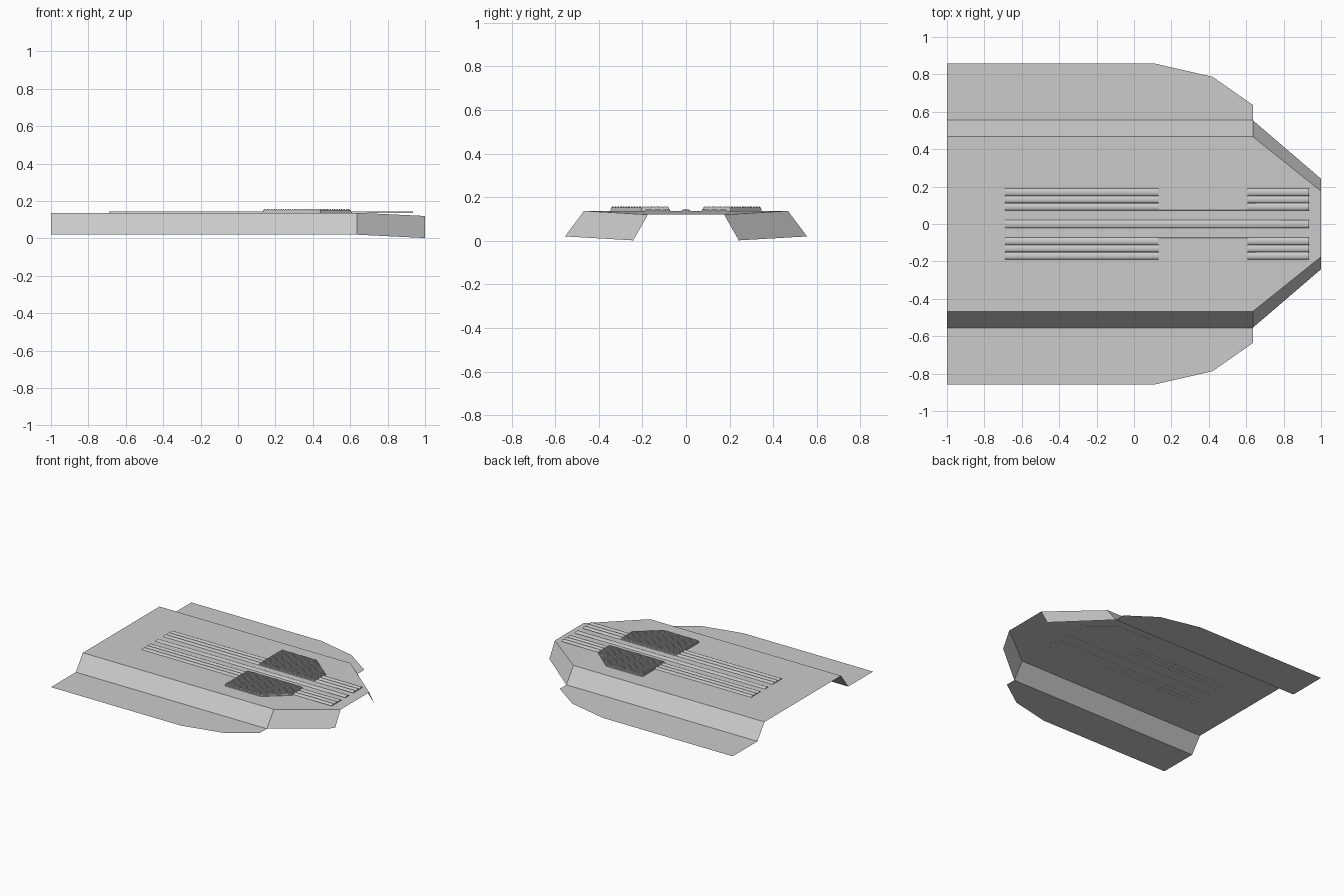
import bpy, bmesh, math

if "Cube" in bpy.data.objects:
    bpy.data.objects.remove(bpy.data.objects["Cube"])


def make_object(name, bm, smooth=False):
    mesh = bpy.data.meshes.new(name)
    bm.to_mesh(mesh)
    bm.free()
    ob = bpy.data.objects.new(name, mesh)
    bpy.context.collection.objects.link(ob)
    if smooth:
        bpy.context.view_layer.objects.active = ob
        ob.select_set(True)
        bpy.ops.object.shade_smooth_by_angle(angle=math.radians(40))
        ob.select_set(False)
    return ob


def mirrored(points, side):
    """Mirror across y, reversing order so faces keep their orientation."""
    pts = [(x, y * side, z) for x, y, z in points]
    return pts if side > 0 else pts[::-1]


def sheet(name, points, side=1):
    bm = bmesh.new()
    bm.faces.new([bm.verts.new(p) for p in mirrored(points, side)])
    return make_object(name, bm)


def add_prism(bm, outline, z0, z1):
    low = [bm.verts.new((x, y, z0)) for x, y in outline]
    top = [bm.verts.new((x, y, z1)) for x, y in outline]
    n = len(outline)
    bm.faces.new(low[::-1])
    bm.faces.new(top)
    for i in range(n):
        j = (i + 1) % n
        bm.faces.new((low[i], low[j], top[j], top[i]))


# Main dimensions
BACK, SHOULDER, NOSE = -1.0, 0.635, 1.0
DECK_Z, FOOT_Z = 0.137, 0.02
deck_y, foot_y = 0.468, 0.555
nose_top = (NOSE, 0.175, 0.12)
nose_low = (NOSE, 0.242, 0.002)

# Flat deck and sloping nose deck
sheet("deck", [(BACK, -deck_y, DECK_Z), (SHOULDER, -deck_y, DECK_Z),
               (SHOULDER, deck_y, DECK_Z), (BACK, deck_y, DECK_Z)])
sheet("nose_deck", [(SHOULDER, -deck_y, DECK_Z), (NOSE, -0.175, 0.12),
                    nose_top, (SHOULDER, deck_y, DECK_Z)])

for side, tag in ((1, "left"), (-1, "right")):
    # Sloped side wall, nose wall and flat running board
    sheet("side_wall_" + tag, [(BACK, deck_y, DECK_Z), (SHOULDER, deck_y, DECK_Z),
                               (SHOULDER, foot_y, FOOT_Z), (BACK, foot_y, FOOT_Z)], side)
    sheet("nose_wall_" + tag, [(SHOULDER, deck_y, DECK_Z), nose_top,
                               nose_low, (SHOULDER, foot_y, FOOT_Z)], side)
    board = [(BACK, foot_y), (SHOULDER, foot_y), (SHOULDER, 0.637),
             (0.42, 0.787), (0.11, 0.858), (BACK, 0.858)]
    sheet("running_board_" + tag, [(x, y, FOOT_Z) for x, y in board], side)


# Rounded ribs running along the deck
def rib(name, y, width, height=0.009, x0=-0.69, x1=0.935, steps=8):
    bm = bmesh.new()
    prof = [(y + width / 2 * math.cos(math.pi * i / steps),
             0.136 + height * math.sin(math.pi * i / steps)) for i in range(steps + 1)]
    a = [bm.verts.new((x0, py, pz)) for py, pz in prof]
    b = [bm.verts.new((x1, py, pz)) for py, pz in prof]
    n = len(prof)
    for i in range(n):
        j = (i + 1) % n
        bm.faces.new((a[i], a[j], b[j], b[i]))
    bm.faces.new(a)
    bm.faces.new(b)
    bmesh.ops.recalc_face_normals(bm, faces=bm.faces[:])
    make_object(name, bm, True)


rib("rib_centre", 0, 0.044)
for side, tag in ((1, "left"), (-1, "right")):
    for k in range(3):
        rib(f"rib_{tag}_{k + 1}", side * (0.092 + 0.039 * k), 0.038)


# Non-slip foot pads: base plate, pad and rows of small studs
def pad_outline(d):
    return [(0.13 + d, 0.074 + d), (0.608 - d, 0.074 + d), (0.608 - d, 0.205 - d * 0.5),
            (0.44 - d * 0.3, 0.347 - d), (0.13 + d, 0.347 - d)]


def flipped(outline, side):
    return outline if side > 0 else [(x, -y) for x, y in outline][::-1]


PITCH, HALF = 0.0125, 0.0042
for side, tag in ((1, "left"), (-1, "right")):
    bm = bmesh.new()
    add_prism(bm, flipped(pad_outline(0), side), 0.136, 0.145)
    make_object("pad_base_" + tag, bm)
    bm = bmesh.new()
    add_prism(bm, flipped(pad_outline(0.004), side), 0.145, 0.153)
    make_object("pad_" + tag, bm)
    bm = bmesh.new()
    for i in range(37):
        for j in range(21):
            x, y = 0.143 + i * PITCH, 0.086 + j * PITCH
            if (y - 0.205) > (0.608 - x) * 0.845 - 0.014:
                continue
            sq = [(x - HALF, y - HALF), (x + HALF, y - HALF),
                  (x + HALF, y + HALF), (x - HALF, y + HALF)]
            add_prism(bm, flipped(sq, side), 0.153, 0.158)
    make_object("pad_studs_" + tag, bm)
